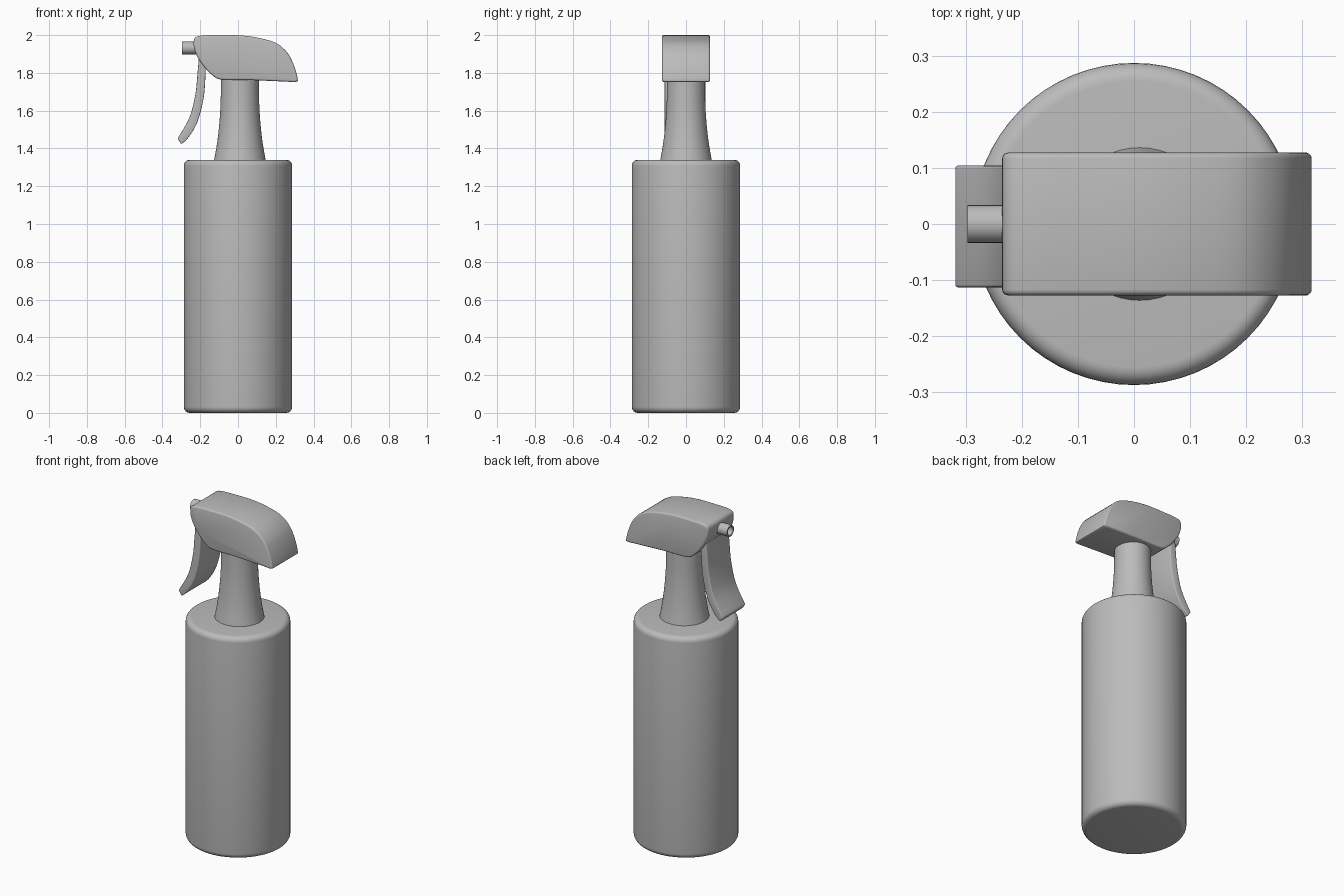
import bpy
import bmesh
import math
from mathutils import Vector, Matrix

cube = bpy.data.objects.get("Cube")
if cube:
    bpy.data.objects.remove(cube, do_unlink=True)

grey = bpy.data.materials.new("plain grey")
grey.use_nodes = True
colour = (0.5, 0.5, 0.5, 1)
grey.diffuse_color = colour
grey.node_tree.nodes["Principled BSDF"].inputs["Base Color"].default_value = colour


def finish(name, bm, bevel=0):
    """Turn a bmesh into a shaded object, with optional rounded edges."""
    bmesh.ops.recalc_face_normals(bm, faces=bm.faces)
    mesh = bpy.data.meshes.new(name)
    bm.to_mesh(mesh)
    bm.free()
    mesh.materials.append(grey)
    obj = bpy.data.objects.new(name, mesh)
    bpy.context.collection.objects.link(obj)
    bpy.ops.object.select_all(action='DESELECT')
    obj.select_set(True)
    bpy.context.view_layer.objects.active = obj
    if bevel:
        mod = obj.modifiers.new("rounded edges", 'BEVEL')
        mod.width = bevel
        mod.segments = 3
        mod.limit_method = 'ANGLE'
        mod.angle_limit = math.radians(50)
        mod.use_clamp_overlap = False
        bpy.ops.object.modifier_apply(modifier=mod.name)
    bpy.ops.object.shade_smooth_by_angle(angle=math.radians(35))
    return obj


def spline(points, closed=False, steps=4):
    """Smooth curve through the given points."""
    pts = [Vector(p) for p in points]
    n = len(pts)
    pick = (lambda i: pts[i % n]) if closed else (lambda i: pts[max(0, min(n - 1, i))])
    out = []
    for i in range(n if closed else n - 1):
        a, b, c, d = (pick(i + k) for k in (-1, 0, 1, 2))
        for s in range(steps):
            t = s / steps
            out.append(0.5 * (2 * b + (c - a) * t + (2 * a - 5 * b + 4 * c - d) * t * t
                              + (3 * b - a - 3 * c + d) * t ** 3))
    if not closed:
        out.append(pts[-1])
    return out


def extrude_profile(name, outline, y0, y1, bevel):
    """Push an outline in the xz plane from y0 to y1."""
    bm = bmesh.new()
    face = bm.faces.new([bm.verts.new((p.x, y0, p.y)) for p in outline])
    made = bmesh.ops.extrude_face_region(bm, geom=[face])["geom"]
    moved = [v for v in made if isinstance(v, bmesh.types.BMVert)]
    bmesh.ops.translate(bm, verts=moved, vec=(0, y1 - y0, 0))
    return finish(name, bm, bevel)


def lathe(name, profile, sides, place):
    """Spin (radius, height) points about z; end rings are capped."""
    bm = bmesh.new()
    rings = [[bm.verts.new((r * math.cos(2 * math.pi * k / sides),
                            r * math.sin(2 * math.pi * k / sides), h))
              for k in range(sides)] for r, h in profile]
    for low, high in zip(rings, rings[1:]):
        for k in range(sides):
            j = (k + 1) % sides
            bm.faces.new((low[k], low[j], high[j], high[k]))
    bm.faces.new(rings[0])
    bm.faces.new(rings[-1])
    bm.transform(place)
    return finish(name, bm)


# Bottle with rounded rims
R, TOP, ROUND = 0.287, 1.34, 0.032
arc = [math.pi / 2 * k / 6 for k in range(7)]
bottom = [(R - ROUND + ROUND * math.sin(a), ROUND - ROUND * math.cos(a)) for a in arc]
rim = [(r, TOP - h) for r, h in reversed(bottom)]
lathe("bottle", bottom + rim, 64, Matrix())

# Flared neck
neck = spline([(0.137, 1.335), (0.122, 1.42), (0.111, 1.51), (0.104, 1.6),
               (0.101, 1.69), (0.1, 1.8)])
lathe("neck", neck, 48, Matrix.Translation((0.01, 0, 0)))

# Spray head
head = [(-0.235, 1.96), (-0.213, 1.994), (-0.1, 2.0), (0.02, 1.998), (0.125, 1.982),
        (0.205, 1.956), (0.262, 1.906), (0.296, 1.84), (0.316, 1.768), (0.306, 1.752),
        (0.25, 1.754), (0.06, 1.762), (-0.087, 1.764), (-0.135, 1.787),
        (-0.182, 1.836), (-0.222, 1.9)]
extrude_profile("spray_head", spline(head, closed=True), -0.127, 0.127, 0.01)

# Curved trigger, its top buried in the head
front_edge = [(-0.205, 1.91), (-0.215, 1.79), (-0.226, 1.685), (-0.257, 1.564), (-0.32, 1.452)]
rear_edge = [(-0.3, 1.423), (-0.265, 1.455), (-0.217, 1.535), (-0.183, 1.66),
             (-0.172, 1.79), (-0.17, 1.91)]
extrude_profile("trigger", spline(front_edge) + spline(rear_edge), -0.113, 0.104, 0.005)

# Hollow nozzle pointing to -x
nozzle = [(0.034, 0), (0.034, 0.097), (0.025, 0.097), (0.025, 0.045)]
lathe("nozzle", nozzle, 24,
      Matrix.Translation((-0.2, 0, 1.932)) @ Matrix.Rotation(-math.pi / 2, 4, 'Y'))
